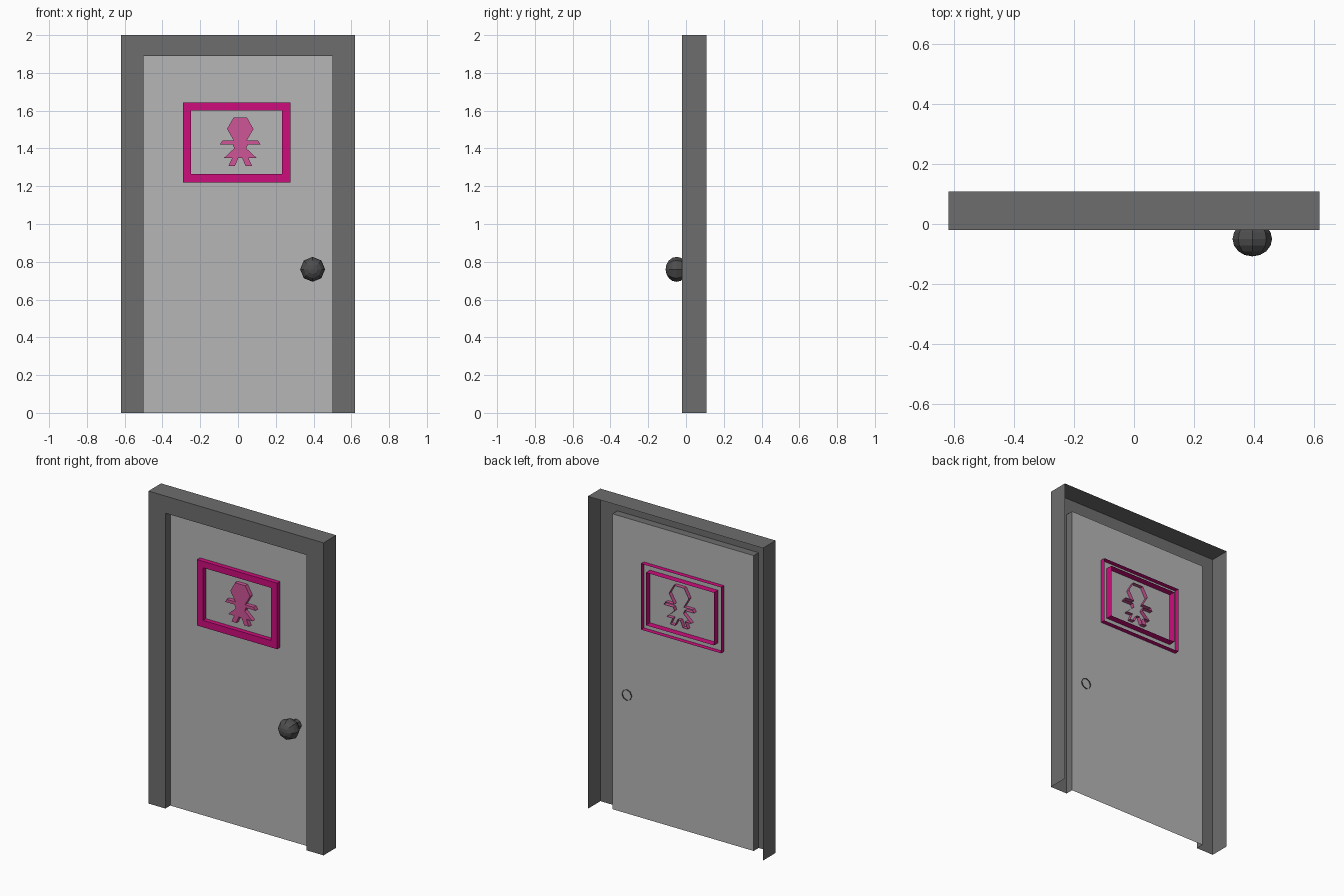
import bpy, bmesh, math
from mathutils import Matrix

if "Cube" in bpy.data.objects:
    bpy.data.objects.remove(bpy.data.objects["Cube"])


def material(name, rgb):
    m = bpy.data.materials.new(name)
    m.diffuse_color = (*rgb, 1)
    m.use_nodes = True
    m.node_tree.nodes["Principled BSDF"].inputs["Base Color"].default_value = m.diffuse_color
    return m


FRAME = material("frame grey", (0.155, 0.155, 0.155))
DOOR = material("door grey", (0.47, 0.47, 0.47))
KNOB = material("knob dark grey", (0.075, 0.075, 0.075))
SIGN = material("sign magenta", (0.61, 0.004, 0.205))
FIGURE = material("figure pink", (0.62, 0.09, 0.31))


def finish(name, bm, mat):
    mesh = bpy.data.meshes.new(name)
    bm.to_mesh(mesh)
    bm.free()
    mesh.materials.append(mat)
    ob = bpy.data.objects.new(name, mesh)
    bpy.context.collection.objects.link(ob)
    return ob


def walls(bm, path, y0, y1, closed, inward=False):
    """Side walls along a counter-clockwise (x, z) path; returns the front verts."""
    f = [bm.verts.new((x, y0, z)) for x, z in path]
    b = [bm.verts.new((x, y1, z)) for x, z in path]
    n = len(path)
    for i in range(n if closed else n - 1):
        j = (i + 1) % n
        quad = [f[i], b[i], b[j], f[j]]
        bm.faces.new(quad[::-1] if inward else quad)
    return f


def border(name, outer, inner, y0, y_outer, y_inner, closed, mat):
    """Open-backed border: front strip with an outer and an inner wall."""
    bm = bmesh.new()
    o = walls(bm, outer, y0, y_outer, closed)
    i = walls(bm, inner, y0, y_inner, closed, True)
    n = len(o)
    for a in range(n if closed else n - 1):
        b = (a + 1) % n
        bm.faces.new((o[a], o[b], i[b], i[a]))
    return finish(name, bm, mat)


def rect(x0, x1, z0, z1):
    return [(x0, z0), (x1, z0), (x1, z1), (x0, z1)]


def arch(half, top):
    return [(half, 0), (half, top), (-half, top), (-half, 0)]


# Door frame: hollow channel, open at the back and bottom
DOOR_Y = 0.03
border("door_frame", arch(0.62, 2.0), arch(0.5, 1.89), -0.02, 0.108, DOOR_Y, False, FRAME)

# Door panel: a single sheet
bm = bmesh.new()
bm.faces.new([bm.verts.new((x, DOOR_Y, z)) for x, z in rect(-0.5, 0.5, 0, 1.89)])
finish("door_panel", bm, DOOR)

# Sign border, its walls poke through the door
border("sign_border", rect(-0.29, 0.277, 1.22, 1.642), rect(-0.248, 0.234, 1.264, 1.601),
       0.0, 0.06, 0.072, True, SIGN)

# Sign figure: mirrored half outline, from crotch to head top
half = [(0.01, 1.35), (0.028, 1.308), (0.062, 1.308), (0.043, 1.35), (0.086, 1.35),
        (0.032, 1.4), (0.04, 1.422), (0.107, 1.422), (0.095, 1.441), (0.034, 1.441),
        (0.07, 1.503), (0.036, 1.563)]
cx = 0.012
outline = [(cx + x, z) for x, z in half] + [(cx - x, z) for x, z in reversed(half)]
bm = bmesh.new()
bm.faces.new(walls(bm, outline, 0.005, 0.055, True))
finish("sign_figure", bm, FIGURE)

# Knob ball, poles facing front and back
bm = bmesh.new()
bmesh.ops.create_uvsphere(bm, u_segments=8, v_segments=8, radius=0.066)
bmesh.ops.transform(bm, verts=bm.verts, matrix=Matrix.Translation((0.395, -0.05, 0.76))
                    @ Matrix.Diagonal((1, 0.88, 1, 1)) @ Matrix.Rotation(math.pi / 2, 4, 'X'))
finish("knob_ball", bm, KNOB)

# Knob stem: open tube through the door
bm = bmesh.new()
ring = [(0.395 + 0.034 * math.cos(a * math.pi / 4), 0.76 + 0.034 * math.sin(a * math.pi / 4))
        for a in range(8)]
walls(bm, ring, -0.02, 0.037, True)
finish("knob_stem", bm, KNOB)
